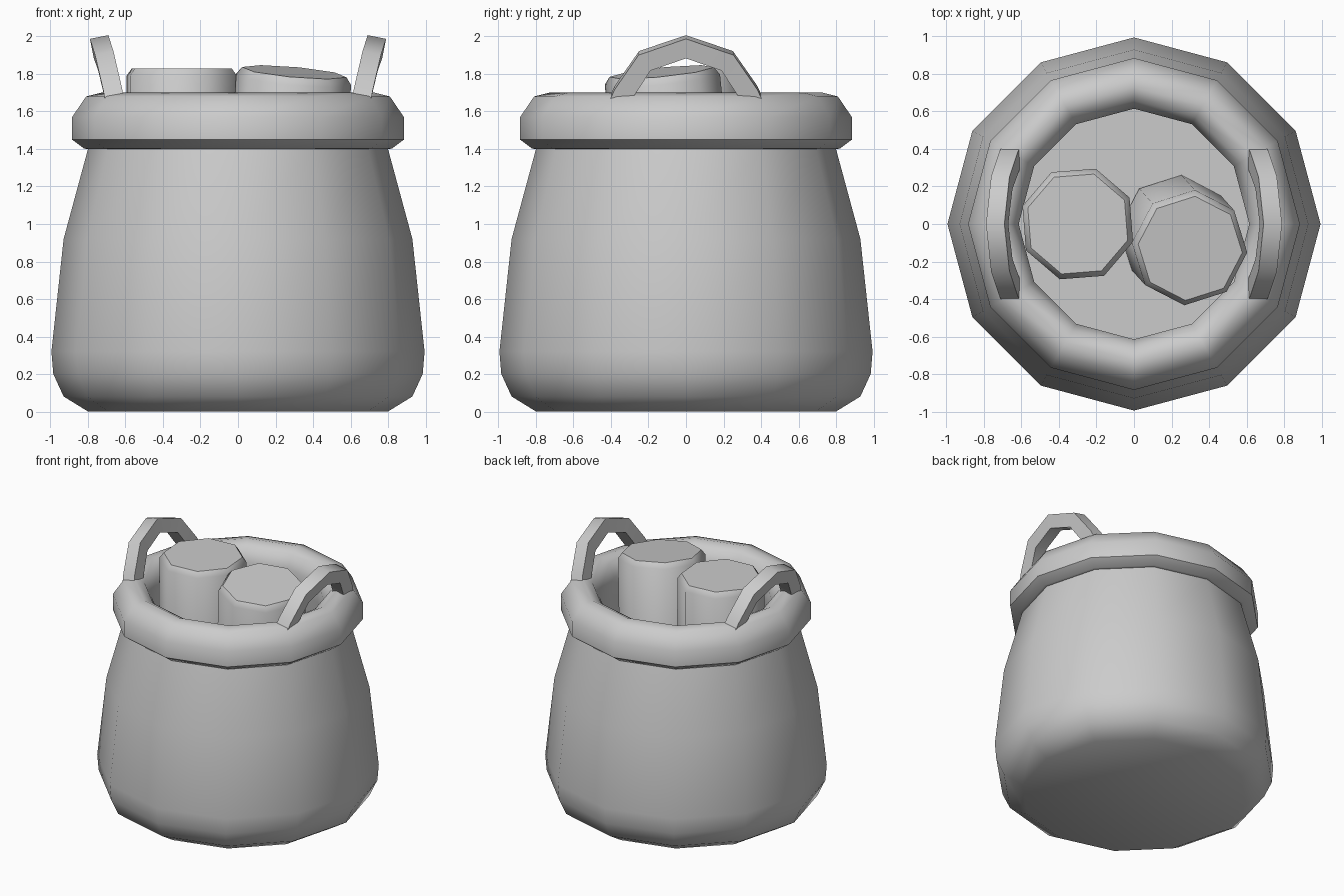
import bpy, bmesh, math
from mathutils import Vector, Matrix

if "Cube" in bpy.data.objects:
    bpy.data.objects.remove(bpy.data.objects["Cube"])


def finish(name, bm, angle):
    bmesh.ops.recalc_face_normals(bm, faces=bm.faces)
    mesh = bpy.data.meshes.new(name)
    bm.to_mesh(mesh)
    bm.free()
    ob = bpy.data.objects.new(name, mesh)
    bpy.context.collection.objects.link(ob)
    bpy.ops.object.select_all(action='DESELECT')
    ob.select_set(True)
    bpy.context.view_layer.objects.active = ob
    bpy.ops.object.shade_smooth_by_angle(angle=math.radians(angle))
    return ob


def skin(rings):
    """Bridge a list of point rings into a closed-ended tube."""
    bm = bmesh.new()
    loops = [[bm.verts.new(p) for p in ring] for ring in rings]
    n = len(loops[0])
    for a, b in zip(loops, loops[1:]):
        for i in range(n):
            j = (i + 1) % n
            bm.faces.new((a[i], a[j], b[j], b[i]))
    bm.faces.new(loops[0])
    bm.faces.new(loops[-1])
    return bm


def lathe(name, profile, sides, offset=0, matrix=None, angle=50):
    rings = []
    for r, z in profile:
        rings.append([Vector((r * math.cos(offset + math.tau * i / sides),
                              r * math.sin(offset + math.tau * i / sides), z))
                      for i in range(sides)])
    bm = skin(rings)
    if matrix:
        bm.transform(matrix)
    return finish(name, bm, angle)


# Pot: outer wall, rolled rim, inner wall and floor in one profile
lathe("pot", [(0.80, 0), (0.93, 0.08), (0.985, 0.20), (0.995, 0.32),
              (0.93, 0.92), (0.80, 1.40), (0.82, 1.402), (0.885, 1.45),
              (0.885, 1.57), (0.81, 1.68), (0.73, 1.70), (0.66, 1.665),
              (0.615, 1.57), (0.62, 1.42), (0.70, 1.0)], 12)

# Two chunky octagonal pieces standing in the pot, the second one leaning
chunk = [(0.31, -0.84), (0.31, -0.04), (0.28, 0)]
lathe("upright_chunk", chunk, 8, math.radians(27),
      Matrix.Translation((-0.30, 0, 1.83)))
lean = Vector((0, 0, 1)).rotation_difference(Vector((0.09, -0.10, 1)))
lathe("leaning_chunk", chunk, 8, math.radians(-5),
      Matrix.Translation((0.30, -0.13, 1.81)) @ lean.to_matrix().to_4x4())

# Arched handles on each side, leaning outwards
path = [(0.645, -0.38, 1.60), (0.665, -0.335, 1.70), (0.705, -0.22, 1.87),
        (0.73, 0, 1.945),
        (0.705, 0.22, 1.87), (0.665, 0.335, 1.70), (0.645, 0.38, 1.60)]
path = [Vector(p) for p in path]
for label, sx in (("left", -1), ("right", 1)):
    rings = []
    for i, p in enumerate(path):
        t = (path[min(i + 1, len(path) - 1)] - path[max(i - 1, 0)]).normalized()
        side = Vector((1, 0, -0.2))
        side = (side - t * side.dot(t)).normalized()
        up = t.cross(side)
        ring = [p + side * (0.05 * a) + up * (0.053 * b)
                for a, b in ((1, 1), (-1, 1), (-1, -1), (1, -1))]
        rings.append([Vector((q.x * sx, q.y, q.z)) for q in ring])
    finish(label + "_handle", skin(rings), 60)
